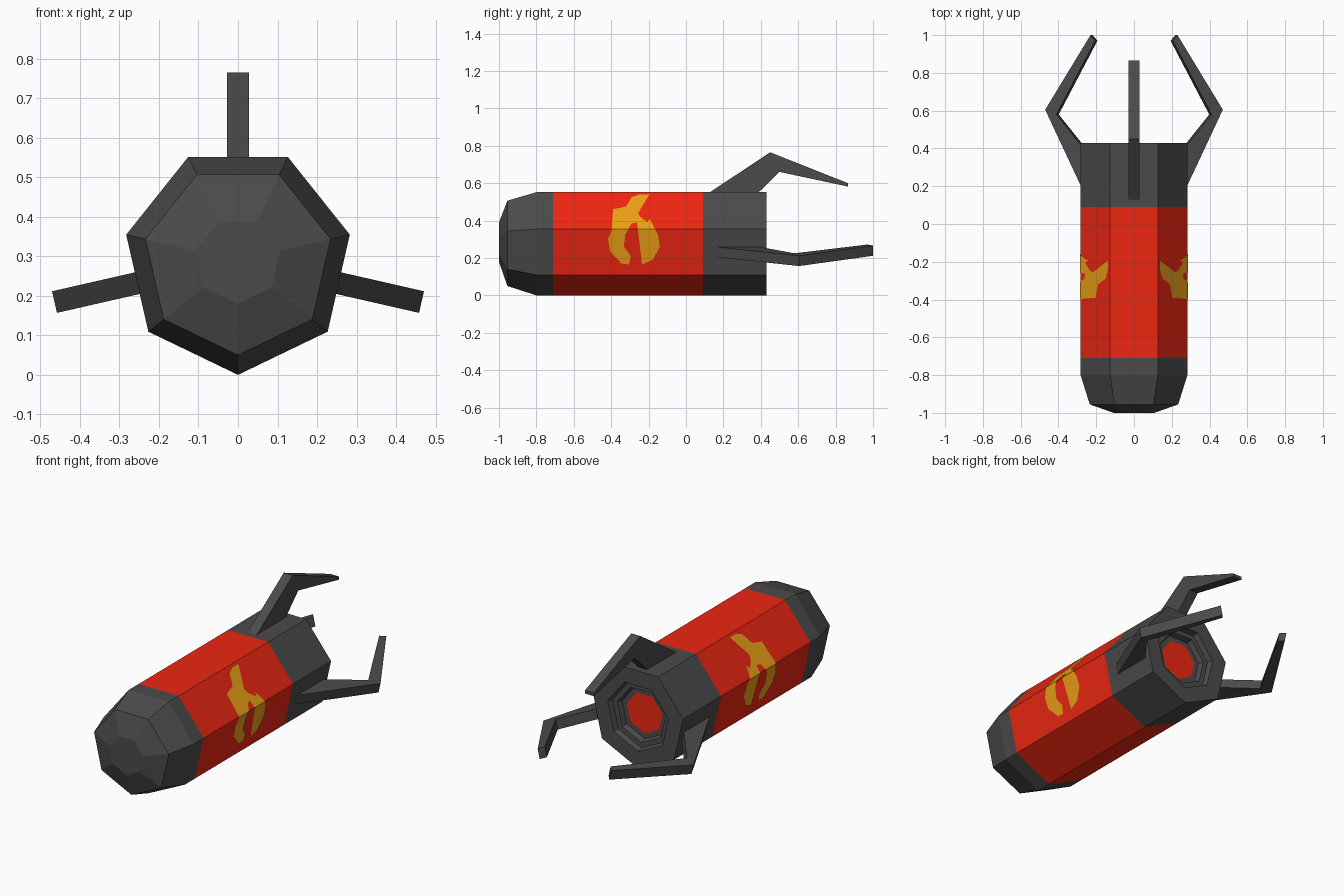
import bpy, bmesh
from math import sin, cos, pi, radians

if "Cube" in bpy.data.objects:
    bpy.data.objects.remove(bpy.data.objects["Cube"])

SIDES = 7
AXIS_Z = 0.29      # height of the long axis
R = 0.29           # circumradius of the heptagonal body


def material(name, color):
    m = bpy.data.materials.new(name)
    m.diffuse_color = (*color, 1)
    m.use_nodes = True
    m.node_tree.nodes["Principled BSDF"].inputs["Base Color"].default_value = m.diffuse_color
    return m


DARK = material("dark_grey", (0.07, 0.07, 0.07))
RED = material("red", (0.85, 0.02, 0.006))
ORANGE = material("orange", (0.83, 0.35, 0.008))


def finish(bm, name, mat):
    mesh = bpy.data.meshes.new(name)
    bm.to_mesh(mesh)
    bm.free()
    mesh.materials.append(mat)
    ob = bpy.data.objects.new(name, mesh)
    bpy.context.collection.objects.link(ob)
    return ob


def ring(bm, y, r):
    angles = [2 * pi * i / SIDES for i in range(SIDES)]
    return [bm.verts.new((r * sin(a), y, AXIS_Z - r * cos(a))) for a in angles]


def lathe(name, profile, mat, cap_front=False, cap_back=False):
    """Seven-sided shell through (y, radius) stations."""
    bm = bmesh.new()
    rings = [ring(bm, y, r) for y, r in profile]
    for a, b in zip(rings, rings[1:]):
        for i in range(SIDES):
            k = (i + 1) % SIDES
            bm.faces.new((a[i], b[i], b[k], a[k]))
    if cap_front:
        bm.faces.new(rings[0])
    if cap_back:
        bm.faces.new(rings[-1][::-1])
    return finish(bm, name, mat)


def claw(name, profile, degrees, half=0.028):
    """Bent arm: (y, radial) profile given thickness, turned about the axis."""
    t = radians(degrees)
    bm = bmesh.new()
    sides = [[bm.verts.new((r * sin(t) + w * cos(t), y,
                            AXIS_Z + r * cos(t) - w * sin(t)))
              for y, r in profile] for w in (-half, half)]
    n = len(profile)
    bm.faces.new(sides[0])
    bm.faces.new(sides[1][::-1])
    for i in range(n):
        k = (i + 1) % n
        bm.faces.new((sides[0][i], sides[1][i], sides[1][k], sides[0][k]))
    bmesh.ops.recalc_face_normals(bm, faces=bm.faces)
    return finish(bm, name, DARK)


# Canister: nose, painted body, rear housing with stepped nozzle
lathe("nose_cap", [(-1, 0.11), (-0.955, 0.24), (-0.80, R), (-0.71, R)], DARK, cap_front=True)
lathe("painted_body", [(-0.71, R), (0.09, R)], RED)
lathe("rear_housing", [(0.09, R), (0.43, R), (0.43, 0.195), (0.40, 0.185),
                       (0.40, 0.155), (0.37, 0.145), (0.37, 0.115)], DARK)
lathe("nozzle_core", [(0.36, 0.115), (0.37, 0.115)], RED, cap_back=True)

# Claws: one on top, a longer pair on the lower sides
claw("top_claw", [(0.10, 0.243), (0.45, 0.475), (0.865, 0.31), (0.865, 0.292),
                  (0.50, 0.37), (0.37, 0.243)], 0)
side = [(0.12, 0.243), (0.605, 0.476), (1.0, 0.23), (0.97, 0.205),
        (0.58, 0.415), (0.37, 0.243)]
for label, sign in (("right", 1), ("left", -1)):
    claw(f"{label}_claw", side, sign * 360 * 2 / SIDES)

# Flame marking: flat (y, z) outline, folded over the body edge
flame = [(-.195, .54), (-.257, .495), (-.267, .46), (-.245, .42), (-.205, .39),
         (-.195, .41), (-.15, .325), (-.14, .26), (-.178, .19), (-.235, .165),
         (-.24, .20), (-.205, .26), (-.215, .315), (-.257, .34), (-.262, .39),
         (-.29, .385), (-.325, .325), (-.332, .26), (-.295, .21), (-.305, .165),
         (-.345, .17), (-.406, .235), (-.417, .30), (-.395, .35), (-.352, .395),
         (-.342, .43), (-.39, .46), (-.32, .475), (-.29, .525), (-.245, .54)]
EDGE_X, EDGE_Z = R * sin(4 * pi / 7 - 0), AXIS_Z - R * cos(4 * pi / 7)
LOW_X, LOW_Z = R * sin(2 * pi / 7), AXIS_Z - R * cos(2 * pi / 7)
TOP_X, TOP_Z = R * sin(6 * pi / 7), AXIS_Z - R * cos(6 * pi / 7)
bm = bmesh.new()
bm.faces.new([bm.verts.new((0, y, z)) for y, z in flame])
bmesh.ops.triangulate(bm, faces=bm.faces[:], ngon_method='EAR_CLIP')
bmesh.ops.bisect_plane(bm, geom=bm.verts[:] + bm.edges[:] + bm.faces[:],
                       plane_co=(0, 0, EDGE_Z), plane_no=(0, 0, 1))
for v in bm.verts:
    x2, z2 = (TOP_X, TOP_Z) if v.co.z > EDGE_Z else (LOW_X, LOW_Z)
    f = (v.co.z - EDGE_Z) / (z2 - EDGE_Z)
    v.co.x = EDGE_X + (x2 - EDGE_X) * f + 0.004
bm.normal_update()
bmesh.ops.reverse_faces(bm, faces=[f for f in bm.faces if f.normal.x < 0])
decal = finish(bm, "flame_marking", ORANGE)
decal.modifiers.new("mirror", 'MIRROR').use_axis[0] = True
